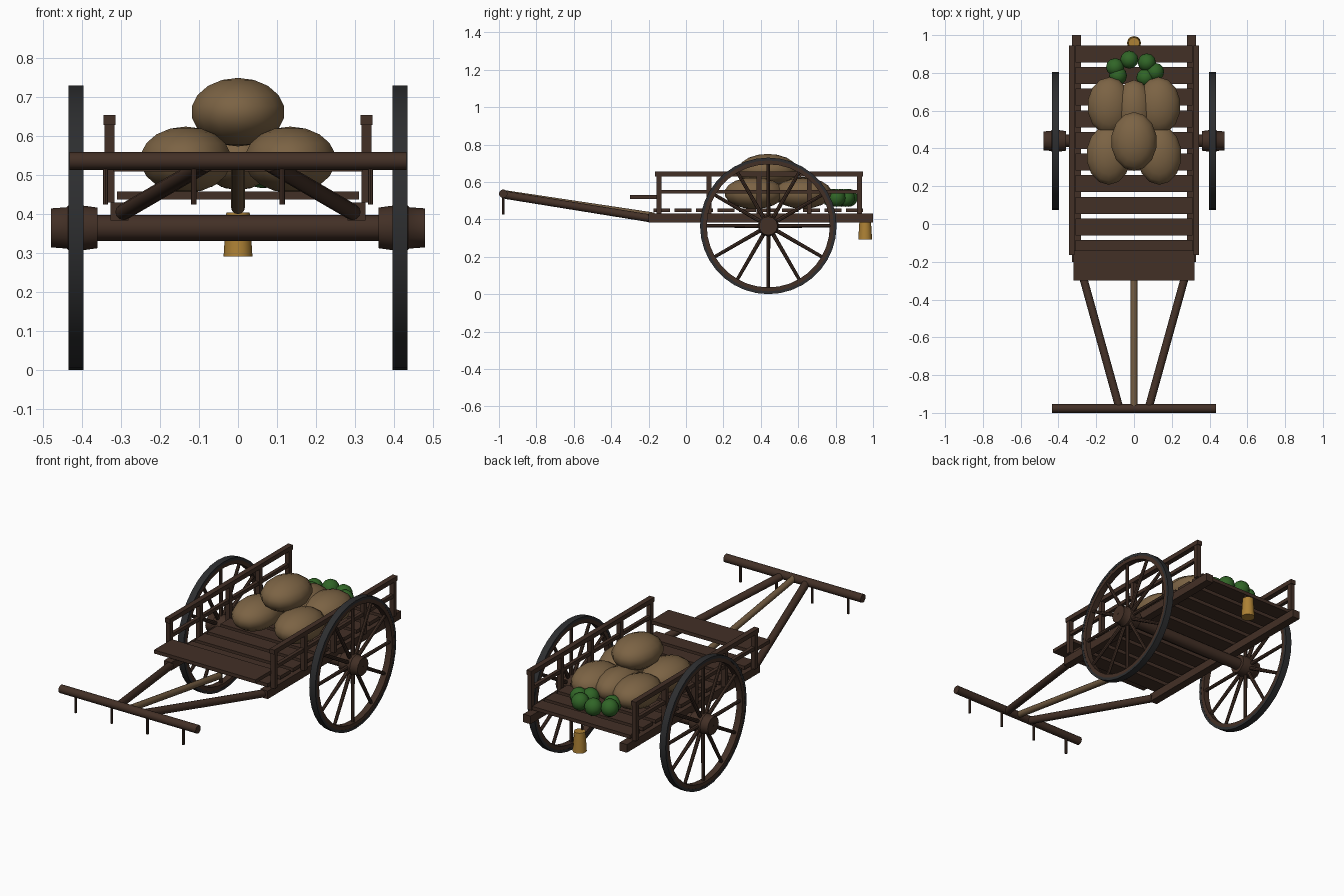
import bpy, bmesh, math
from mathutils import Vector

old = bpy.data.objects.get("Cube")
if old:
    bpy.data.objects.remove(old, do_unlink=True)


def material(name, rgb):
    m = bpy.data.materials.new(name)
    m.use_nodes = True
    m.diffuse_color = (*rgb, 1)
    m.node_tree.nodes["Principled BSDF"].inputs["Base Color"].default_value = (*rgb, 1)
    return m


WOOD = material("dark wood", (0.055, 0.029, 0.019))
IRON = material("dark iron", (0.026, 0.027, 0.029))
SACK = material("burlap", (0.2, 0.125, 0.058))
POLE = material("pale wood", (0.16, 0.1, 0.05))
GREEN = material("cabbage green", (0.03, 0.13, 0.02))
BRASS = material("lantern amber", (0.42, 0.22, 0.035))


def finish(name, bm, mat, loc=(0, 0, 0), smooth=False):
    bmesh.ops.recalc_face_normals(bm, faces=bm.faces)
    me = bpy.data.meshes.new(name)
    bm.to_mesh(me)
    bm.free()
    me.materials.append(mat)
    ob = bpy.data.objects.new(name, me)
    ob.location = loc
    bpy.context.collection.objects.link(ob)
    if smooth:
        bpy.ops.object.select_all(action="DESELECT")
        ob.select_set(True)
        bpy.context.view_layer.objects.active = ob
        bpy.ops.object.shade_smooth_by_angle(angle=math.radians(40))
    return ob


def box(name, loc, size, mat=WOOD):
    bm = bmesh.new()
    bmesh.ops.create_cube(bm, size=1)
    bmesh.ops.scale(bm, vec=size, verts=bm.verts)
    return finish(name, bm, mat, loc)


def rod(name, a, b, r, mat=WOOD, r2=None, sides=12):
    a, b = Vector(a), Vector(b)
    bm = bmesh.new()
    bmesh.ops.create_cone(bm, cap_ends=True, segments=sides, radius1=r,
                          radius2=r if r2 is None else r2, depth=(b - a).length)
    rot = (b - a).to_track_quat("Z", "Y").to_matrix()
    bmesh.ops.rotate(bm, matrix=rot, verts=bm.verts)
    return finish(name, bm, mat, (a + b) / 2, True)


def ellipsoid(name, loc, radii, mat, u=14, v=9):
    bm = bmesh.new()
    bmesh.ops.create_uvsphere(bm, u_segments=u, v_segments=v, radius=1)
    bmesh.ops.scale(bm, vec=radii, verts=bm.verts)
    return finish(name, bm, mat, loc, True)


def lathe(name, loc, profile, mat, sides):
    """Spin a closed (x, radius) outline around the x axis."""
    bm = bmesh.new()
    rings = []
    for i in range(sides):
        t = 2 * math.pi * i / sides
        rings.append([bm.verts.new((x, r * math.cos(t), r * math.sin(t))) for x, r in profile])
    n = len(profile)
    for i in range(sides):
        p, q = rings[i], rings[(i + 1) % sides]
        for j in range(n):
            k = (j + 1) % n
            bm.faces.new((p[j], p[k], q[k], q[j]))
    return finish(name, bm, mat, loc, True)


def band(half, inner, outer):
    return [(-half, inner), (half, inner), (half, outer), (-half, outer)]


AXLE_Y, AXLE_Z = 0.44, 0.365

# wheels and axle
rod("axle", (-0.38, AXLE_Y, AXLE_Z), (0.38, AXLE_Y, AXLE_Z), 0.033)
for side, s in (("left", 1), ("right", -1)):
    centre = Vector((s * 0.416, AXLE_Y, AXLE_Z))
    lathe(side + "_tyre", centre, band(0.019, 0.35, 0.365), IRON, 36)
    lathe(side + "_wheel_rim", centre, band(0.018, 0.329, 0.351), WOOD, 36)
    hub = [(-0.056, 0.005), (-0.056, 0.052), (-0.02, 0.057), (0.02, 0.057),
           (0.024, 0.053), (0.064, 0.05), (0.064, 0.005)]
    lathe(side + "_hub", centre, [(s * x, r) for x, r in hub], WOOD, 12)
    rod(side + "_axle_cap", centre, centre + Vector((s * 0.062, 0, 0)), 0.02)
    for i in range(12):
        t = math.pi * i / 6
        d = Vector((0, math.cos(t), math.sin(t)))
        rod(side + "_spoke", centre + d * 0.04, centre + d * 0.335, 0.011, r2=0.009, sides=8)

# bed frame and slats
for s in (-1, 1):
    box("bed_rail", (s * 0.304, 0.4, 0.407), (0.046, 1.2, 0.046))
for i in range(10):
    box("bed_slat", (0, -0.13 + i * 0.1145, 0.448), (0.62, 0.09, 0.02))
box("seat_board", (0, -0.22, 0.52), (0.64, 0.16, 0.02))

# side fences
for s in (-1, 1):
    box("fence_top_rail", (s * 0.33, 0.39, 0.642), (0.03, 1.11, 0.026))
    box("fence_middle_rail", (s * 0.33, 0.39, 0.548), (0.02, 1.09, 0.02))
    for i in range(5):
        box("fence_post", (s * 0.33, -0.145 + i * 0.268, 0.535), (0.026, 0.026, 0.21))

# yoke, pins, shafts and centre pole
rod("yoke", (-0.433, -0.977, 0.537), (0.433, -0.977, 0.537), 0.023)
for x in (-0.34, -0.113, 0.113, 0.34):
    rod("yoke_pin", (x, -0.977, 0.425), (x, -0.977, 0.54), 0.007, sides=8)
for s in (-1, 1):
    rod("shaft", (s * 0.295, -0.19, 0.405), (s * 0.08, -0.965, 0.53), 0.021)
rod("centre_pole", (0, -0.17, 0.418), (0, -0.965, 0.537), 0.018, POLE)

# sacks
for s in (-1, 1):
    ellipsoid("front_sack", (s * 0.134, 0.365, 0.54), (0.12, 0.16, 0.085), SACK)
    ellipsoid("rear_sack", (s * 0.13, 0.625, 0.54), (0.118, 0.155, 0.083), SACK)
ellipsoid("middle_sack", (0, 0.61, 0.545), (0.1, 0.155, 0.083), SACK)
ellipsoid("top_sack", (0, 0.437, 0.662), (0.123, 0.158, 0.088), SACK)

# cabbages
for x, y in ((-0.1, 0.83), (-0.025, 0.87), (0.068, 0.855),
             (0.112, 0.805), (-0.085, 0.785), (0.06, 0.775)):
    ellipsoid("cabbage", (x, y, 0.515), (0.048, 0.048, 0.048), GREEN, 12, 8)

# hanging lantern
rod("lantern", (0, 0.958, 0.292), (0, 0.958, 0.405), 0.037, BRASS, 0.03)
rod("lantern_hook", (0, 0.935, 0.4), (0, 0.935, 0.44), 0.006, sides=8)
